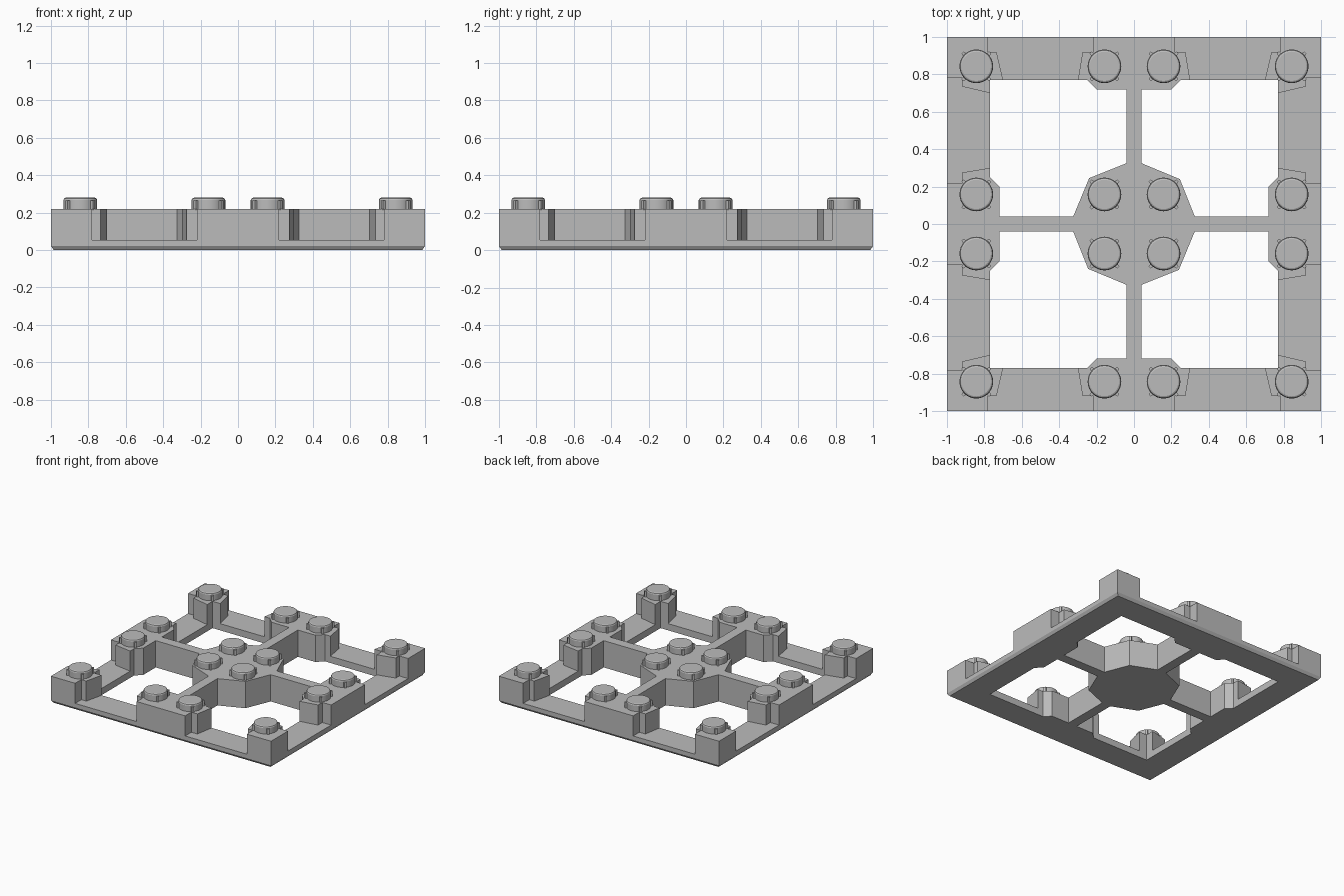
import bpy, bmesh, math
from mathutils import Matrix

if "Cube" in bpy.data.objects:
    bpy.data.objects.remove(bpy.data.objects["Cube"], do_unlink=True)

grey = bpy.data.materials.new("plain_grey")
grey.use_nodes = True
colour = (0.5, 0.5, 0.5, 1)
grey.diffuse_color = colour
grey.node_tree.nodes["Principled BSDF"].inputs["Base Color"].default_value = colour

BASE_TOP, DECK, STUD_TOP = 0.055, 0.22, 0.28


def finish(bm, name):
    bmesh.ops.recalc_face_normals(bm, faces=bm.faces)
    mesh = bpy.data.meshes.new(name)
    bm.to_mesh(mesh)
    bm.free()
    mesh.materials.append(grey)
    obj = bpy.data.objects.new(name, mesh)
    bpy.context.collection.objects.link(obj)
    return obj


def prism(bm, outline, low, high, turn=0):
    """Extrude a flat outline upward, turned about z."""
    rot = Matrix.Rotation(turn, 3, "Z")
    face = bm.faces.new([bm.verts.new(rot @ Matrix.Translation((x, y, low)).translation)
                         for x, y in outline])
    top = bmesh.ops.extrude_face_region(bm, geom=[face])["geom"]
    bmesh.ops.translate(bm, vec=(0, 0, high - low),
                        verts=[v for v in top if isinstance(v, bmesh.types.BMVert)])


def lathe(bm, profile, sides, start=0, closed=False, centre=(0, 0)):
    """Revolve a (radius, z) profile; open profiles get end caps."""
    rings = [[bm.verts.new((centre[0] + r * math.cos(start + math.tau * i / sides),
                            centre[1] + r * math.sin(start + math.tau * i / sides), z))
              for i in range(sides)] for r, z in profile]
    pairs = list(zip(rings, rings[1:]))
    if closed:
        pairs.append((rings[-1], rings[0]))
    else:
        bm.faces.new(rings[0])
        bm.faces.new(rings[-1])
    for a, b in pairs:
        for i in range(sides):
            j = (i + 1) % sides
            bm.faces.new((a[i], a[j], b[j], b[i]))


QUARTERS = [k * math.pi / 2 for k in range(4)]

# Square outer frame with a chamfered lower edge
bm = bmesh.new()
section = [(0.77, 0), (0.985, 0), (1, 0.022), (1, BASE_TOP), (0.77, BASE_TOP)]
lathe(bm, [(r * math.sqrt(2), z) for r, z in section], 4, math.pi / 4, closed=True)
finish(bm, "outer_frame")

# Corner blocks, symmetric across the diagonal
half = [(1, 1), (0.78, 1), (0.78, 0.92), (0.735, 0.92), (0.70, 0.77)]
corner = half + [(0.77, 0.77)] + [(y, x) for x, y in reversed(half[1:])]
bm = bmesh.new()
for turn in QUARTERS:
    prism(bm, corner, BASE_TOP, DECK, turn)
finish(bm, "corner_blocks")

# Blocks at the middle of each side
half = [(0.22, 1), (0.22, 0.92), (0.275, 0.92), (0.30, 0.77)]
middle = half + [(-x, y) for x, y in reversed(half)]
bm = bmesh.new()
for turn in QUARTERS:
    prism(bm, middle, BASE_TOP, DECK, turn)
finish(bm, "side_blocks")

# Central hub, spokes and the flared spoke ends as one outline
arm = [(0.245, 0.24), (0.04, 0.325), (0.04, 0.72), (0.20, 0.72), (0.25, 0.77)]
arm += [(-x, y) for x, y in reversed(arm[1:])]
cross = []
for turn in QUARTERS:
    c, s = math.cos(turn), math.sin(turn)
    cross += [(x * c - y * s, x * s + y * c) for x, y in arm]
bm = bmesh.new()
prism(bm, cross, 0, DECK)
finish(bm, "hub_and_spokes")

# Round studs with four small grip ribs each
bm = bmesh.new()
places = (-0.843, -0.158, 0.158, 0.843)
profile = [(0.09, DECK - 0.005), (0.09, 0.268), (0.086, 0.276), (0.078, STUD_TOP)]
for x in places:
    for y in places:
        lathe(bm, profile, 32, centre=(x, y))
        for turn in QUARTERS:
            a = turn + math.pi / 4
            c, s = math.cos(a), math.sin(a)
            rib = [(0.08, -0.012), (0.104, -0.008), (0.104, 0.008), (0.08, 0.012)]
            prism(bm, [(x + u * c - v * s, y + u * s + v * c) for u, v in rib],
                  DECK - 0.005, 0.265)
studs = finish(bm, "studs")
bpy.ops.object.select_all(action="DESELECT")
studs.select_set(True)
bpy.context.view_layer.objects.active = studs
bpy.ops.object.shade_smooth_by_angle(angle=math.radians(25))
